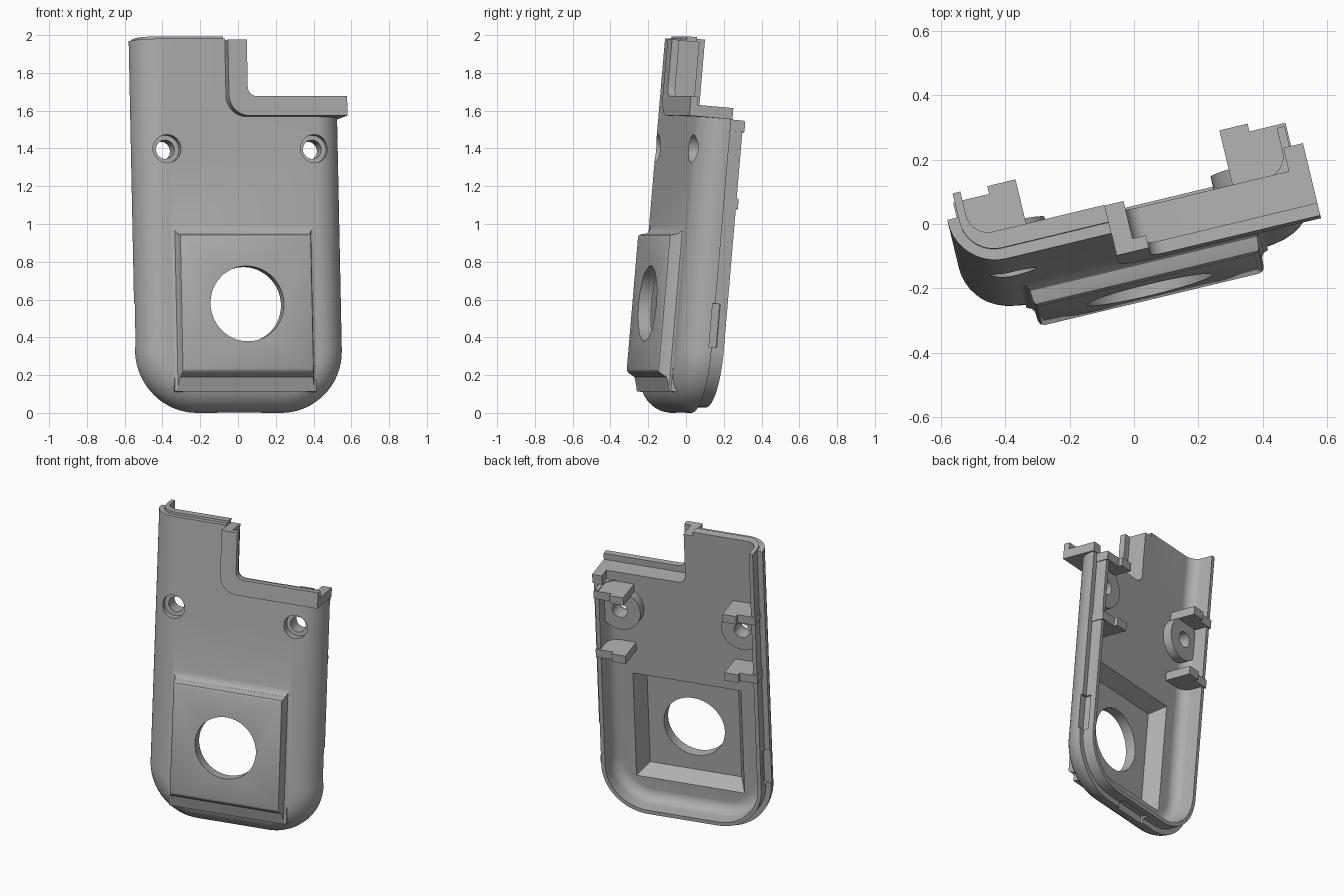
import bpy, bmesh, math
from mathutils import Matrix, Vector

if "Cube" in bpy.data.objects:
    bpy.data.objects.remove(bpy.data.objects["Cube"])

# One plain grey plastic
grey = bpy.data.materials.new("grey_plastic")
grey.use_nodes = True
COLOUR = (0.42, 0.42, 0.42, 1)
grey.diffuse_color = COLOUR
grey.node_tree.nodes["Principled BSDF"].inputs["Base Color"].default_value = COLOUR

# Parts are made upright (x width, y depth, z height), then leaned and turned
POSE = (Matrix.Translation((0.043, -0.179, 0.014))
        @ Matrix.Rotation(math.radians(13.5), 4, 'Z')
        @ Matrix.Rotation(math.radians(-5), 4, 'X'))
HALF, CORNER, FILLET = 0.56, 0.33, 0.15
FLOOR, RIM, LIP = 0.09, 0.16, 0.235
parts = []


def loft(name, rings):
    """Closed solid through matching rings; each ring is (depth, outline)."""
    bm = bmesh.new()
    loops = [[bm.verts.new((x, y, z)) for x, z in pts] for y, pts in rings]
    for a, b in zip(loops, loops[1:]):
        for i in range(len(a)):
            j = (i + 1) % len(a)
            bm.faces.new((a[i], a[j], b[j], b[i]))
    bm.faces.new(loops[0])
    bm.faces.new(loops[-1])
    bmesh.ops.recalc_face_normals(bm, faces=bm.faces)
    mesh = bpy.data.meshes.new(name)
    bm.to_mesh(mesh)
    bm.free()
    mesh.materials.append(grey)
    ob = bpy.data.objects.new(name, mesh)
    bpy.context.collection.objects.link(ob)
    return ob


def part(name, rings):
    ob = loft(name, rings)
    parts.append(ob)
    return ob


def prism(pts, y0, y1):
    return [(y0, pts), (y1, pts)]


def rect(x0, x1, z0, z1):
    return [(x0, z0), (x1, z0), (x1, z1), (x0, z1)]


def circle(x, z, r, n=48):
    return [(x + r * math.cos(i * math.tau / n), z + r * math.sin(i * math.tau / n)) for i in range(n)]


def body(inset, top):
    """U shaped outline with round lower corners."""
    r, c, pts = CORNER - inset, HALF - CORNER, []
    for side, start in ((-1, 180), (1, 270)):
        for k in range(17):
            a = math.radians(start + k * 90 / 16)
            pts.append((side * c + r * math.cos(a), CORNER + r * math.sin(a)))
    return pts + [(HALF - inset, top), (inset - HALF, top)]


def tray(front, inset, fillet, back, top):
    """Tray solid with a rounded edge at its front."""
    rings = []
    for k in range(11):
        a = math.radians(k * 9)
        rings.append((front + fillet * (1 - math.cos(a)),
                      body(inset + fillet * (1 - math.sin(a)), top)))
    return rings + [(back, body(inset, top))]


def bend(x, z, r):
    return [(x + r - r * math.cos(math.radians(a)), z + r - r * math.sin(math.radians(a)))
            for a in range(0, 91, 9)]


def combine(ob, rings, how='DIFFERENCE'):
    tool = loft("cutter", rings)
    tool.hide_render = True
    mod = ob.modifiers.new("bool", 'BOOLEAN')
    mod.operation, mod.solver, mod.object = how, 'EXACT', tool
    bpy.context.view_layer.objects.active = ob
    bpy.ops.object.modifier_apply(modifier=mod.name)
    bpy.data.objects.remove(tool)


# Shell: outer tray, inner lip and raised front panel
shell = part("shell", tray(0, 0, FILLET, RIM, 1.975))
combine(shell, tray(0.035, 0.035, 0.11, LIP, 1.99), 'UNION')
panel = [(0.12, 0.38, 0.1, 0.98), (0, 0.385, 0.1, 0.98), (-0.008, 0.37, 0.125, 0.955),
         (-0.025, 0.362, 0.175, 0.937), (-0.055, 0.36, 0.19, 0.93),
         (-0.068, 0.355, 0.2, 0.925), (-0.075, 0.342, 0.215, 0.912)]
combine(shell, [(y, rect(-w, w, a, b)) for y, w, a, b in panel], 'UNION')

# Hollow inside, pocket behind the panel, round window
combine(shell, tray(FLOOR, 0.06, 0.07, 0.4, 2.2))
combine(shell, [(-0.005, rect(-0.3, 0.3, 0.26, 0.87)), (FLOOR + 0.01, rect(-0.36, 0.36, 0.2, 0.93))])
combine(shell, prism(circle(0, 0.56, 0.2, 64), -0.2, 0.2))

# Stepped upper corner
EDGE, LEDGE, END, TOP = -0.075, 1.56, 0.568, 1.965
combine(shell, prism([(EDGE, 2.2)] + bend(EDGE, LEDGE, 0.11) + [(1, LEDGE), (1, 2.2)], -0.3, 0.5))

# Latch slots on the lip
for s in (-1, 1):
    xs = sorted((s * 0.512, s * 0.6))
    combine(shell, prism(rect(xs[0], xs[1], 0.35, 0.58), 0.145, 0.195))
combine(shell, prism(rect(-0.12, 0.12, -0.1, 0.047), 0.145, 0.195))


# Edge band around the stepped corner: wide in front, narrower behind
def band(name, width, y0, y1):
    inner = bend(EDGE + width, LEDGE + width, 0.05)
    pts = ([(EDGE, TOP)] + bend(EDGE, LEDGE, 0.11) + [(END, LEDGE), (END, LEDGE + width)]
           + inner[::-1] + [(EDGE + width, TOP)])
    part(name, prism(pts, y0, y1))


band("edge_band_front", 0.103, -0.07, -0.03)
band("edge_band_back", 0.06, -0.03, FLOOR)
part("edge_band_end", prism(rect(0.505, END, LEDGE, LEDGE + 0.06), FLOOR, 0.165))

# Screw bosses and stepped retaining tabs on both sides
for s, side in ((-1, "right"), (1, "left")):
    x, z = s * 0.4, 1.39
    boss = part(side + "_screw_boss", prism(circle(x, z, 0.135), FLOOR - 0.02, 0.15))
    for ob in (shell, boss):
        combine(ob, prism(circle(x, z, 0.05, 32), -0.2, 0.3))
    combine(shell, prism(circle(x, z, 0.075, 32), -0.2, 0.05))
    for height, z0 in (("upper", 1.5), ("lower", 1.09)):
        for piece, a, b, depth in (("inner", 0.325, 0.415, 0.27), ("outer", 0.415, 0.53, 0.245)):
            xs = sorted((s * a, s * b))
            part(f"{side}_{height}_tab_{piece}",
                 prism(rect(xs[0], xs[1], z0, z0 + 0.055), FLOOR - 0.02, depth))

# Pose and shade everything
bpy.ops.object.select_all(action='DESELECT')
for ob in parts:
    ob.data.transform(POSE)
    ob.select_set(True)
bpy.context.view_layer.objects.active = shell
bpy.ops.object.shade_smooth_by_angle(angle=math.radians(30))
